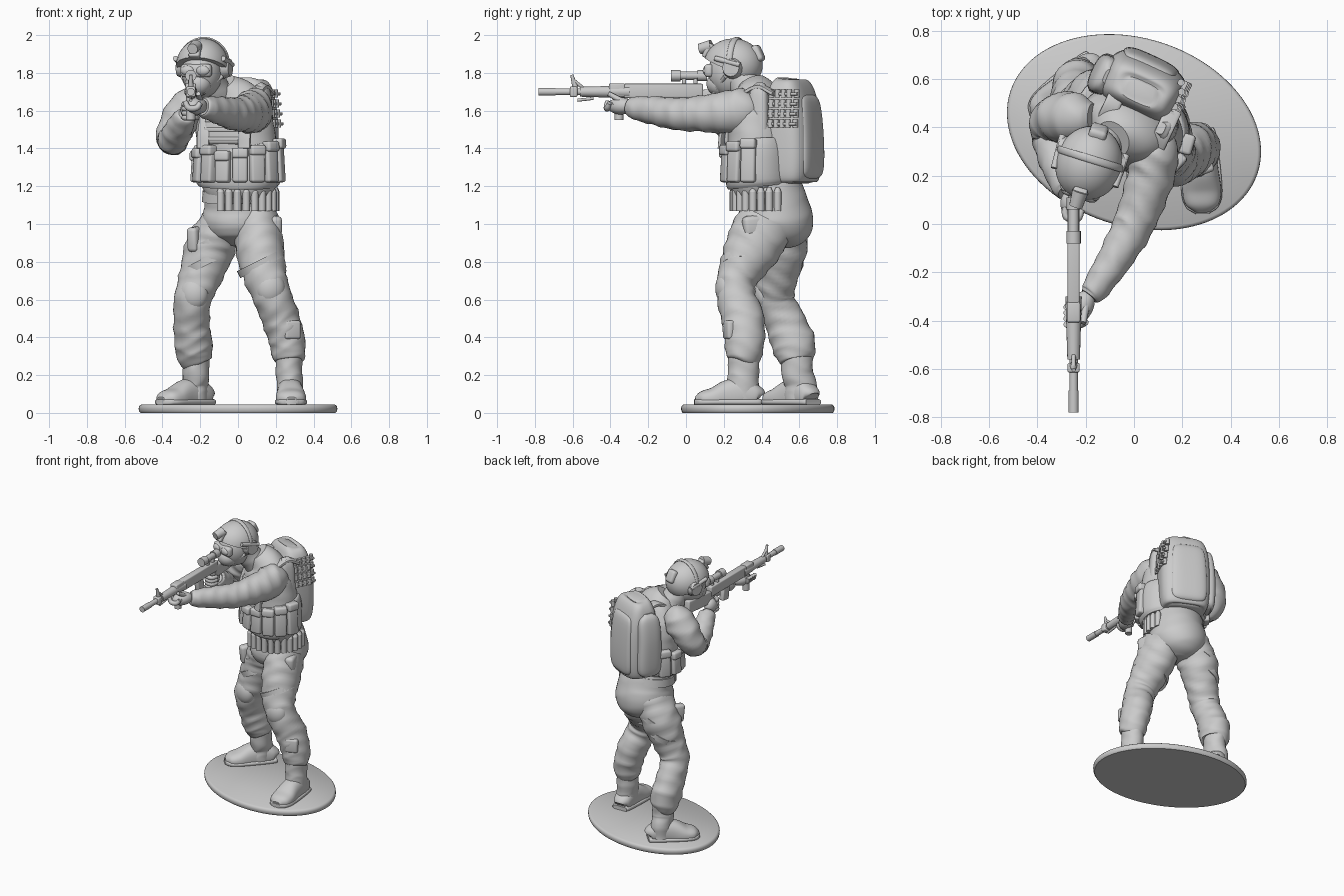
import bpy, bmesh, math
from math import sin, cos, pi, radians
from mathutils import Vector, Matrix

TURN = radians(-25)                     # torso twist
SIDE = Vector((cos(TURN), sin(TURN), 0))
ridge = lambda q: 0.8 - 1.6 * abs(sin(q / 2)) ** .8   # sharp-crested wave for cloth folds
def place(loc, yaw=0, pitch=0):
    return Matrix.Translation(loc) @ Matrix.Rotation(yaw, 4, 'Z') @ Matrix.Rotation(pitch, 4, 'X')
def frame(origin, yaw):
    return lambda x, y, z: place(origin, yaw) @ Vector((x, y, z))
def add(name, bm, M=Matrix()):
    bm.transform(M)
    bmesh.ops.recalc_face_normals(bm, faces=bm.faces[:])
    me = bpy.data.meshes.new(name)
    bm.to_mesh(me)
    bm.free()
    bpy.context.collection.objects.link(bpy.data.objects.new(name, me))
def tube(name, pts, ref=(1, 0, 0), sides=32, steps=8, fold=0, pw=2, floor=None, M=Matrix()):
    """Smooth loft through (x, y, z, radius along ref, other radius)."""
    P = [Vector(p) for p in pts]
    P = [2 * P[0] - P[1]] + P + [2 * P[-1] - P[-2]]
    S = []
    for i in range(1, len(P) - 2):
        a, b, c, d = P[i - 1:i + 3]
        for t in [k / steps for k in range(steps + (i == len(P) - 3))]:
            S.append(0.5 * (2 * b + (c - a) * t + (2 * a - 5 * b + 4 * c - d) * t * t + (3 * b - a - 3 * c + d) * t ** 3))
    C = [Vector(s[:3]) for s in S]
    power = lambda q: math.copysign(abs(q) ** (2 / pw), q)
    bm, rings, dist = bmesh.new(), [], 0
    for i, s in enumerate(S):
        tan = (C[min(i + 1, len(C) - 1)] - C[max(i - 1, 0)]).normalized()
        dist += (C[i] - C[i - 1]).length if i else 0
        u = (Vector(ref) - tan * tan.dot(Vector(ref))).normalized()
        v = tan.cross(u)
        rings.append([])
        for a in [2 * pi * k / sides for k in range(sides)]:
            w = 1 + fold * (ridge(75 * dist + 2.2 * sin(a + 1) + 1.3 * sin(2 * a))
                            + 0.8 * ridge(48 * dist - 3 * sin(a + 2.5) + sin(3 * a)))
            co = C[i] + (u * power(cos(a)) * max(s[3], .004) + v * power(sin(a)) * max(s[4], .004)) * w
            if floor is not None:
                co.z = max(co.z, floor)
            rings[-1].append(bm.verts.new(co))
    for r, q in zip(rings, rings[1:]):
        for k in range(sides):
            bm.faces.new((r[k - 1], r[k], q[k], q[k - 1]))
    for end in (rings[0], rings[-1]):
        bm.faces.new(end)
    add(name, bm, M)
def box(name, loc, size, yaw=0, pitch=0, bevel=.01):
    bm = bmesh.new()
    bmesh.ops.create_cube(bm, size=1)
    bmesh.ops.scale(bm, vec=size, verts=bm.verts)
    bmesh.ops.bevel(bm, geom=bm.edges[:], offset=bevel, segments=3, profile=.5, affect='EDGES')
    add(name, bm, place(loc, yaw, pitch))
def rod(name, p, q, r, r2=None):
    p, q = Vector(p), Vector(q)
    bm = bmesh.new()
    bmesh.ops.create_cone(bm, cap_ends=True, segments=16, radius1=r, radius2=r2 or r, depth=(q - p).length)
    add(name, bm, Matrix.Translation((p + q) / 2) @ (q - p).to_track_quat('Z', 'Y').to_matrix().to_4x4())
def ball(name, loc, radii, yaw=0, cut=None):
    bm = bmesh.new()
    bmesh.ops.create_uvsphere(bm, u_segments=32, v_segments=20, radius=1)
    bmesh.ops.scale(bm, vec=radii, verts=bm.verts)
    if cut:
        bmesh.ops.bisect_plane(bm, geom=bm.verts[:] + bm.edges[:] + bm.faces[:], plane_co=cut[0], plane_no=cut[1], clear_inner=True)
        bmesh.ops.holes_fill(bm, edges=bm.edges[:], sides=0)
    add(name, bm, place(loc, yaw))

# Oval base
tube("base", [(0, 0, 0, .53, .38), (0, 0, .012, .538, .387), (0, 0, .034, .538, .387), (0, 0, .045, .525, .374)],
     sides=96, steps=2, M=place((0, .38, 0), radians(-18.5)))
# Trousers with straps, pouches and knee pads
tube("hips", [(.01, .47, .88, .07, .08), (.01, .475, .93, .16, .17), (.01, .475, 1.01, .2, .2),
              (.01, .462, 1.1, .19, .185), (0, .44, 1.2, .18, .17)], SIDE, 40, fold=.006)
tube("right_leg", [(-.08, .49, 1.02, .11, .15), (-.145, .505, .88, .135, .14), (-.2, .485, .72, .115, .11),
                   (-.24, .475, .6, .1, .102), (-.245, .53, .47, .097, .11), (-.235, .57, .36, .102, .118),
                   (-.225, .585, .28, .09, .095), (-.215, .59, .255, .06, .06)], fold=.035)
tube("left_leg", [(.1, .43, 1.02, .12, .16), (.115, .35, .87, .13, .15), (.145, .275, .72, .115, .11),
                  (.18, .265, .62, .104, .104), (.225, .3, .5, .102, .115), (.26, .31, .38, .097, .108),
                  (.27, .305, .29, .086, .092), (.272, .3, .265, .06, .06)], fold=.035)
for x, y, z, r in ((-.135, .505, .91, .139), (-.175, .495, .8, .127), (.12, .31, .79, .131)):
    tube("thigh_strap", [(x - .009, y, z + .018, r, r), (x + .009, y, z - .018, r, r)], steps=2)
box("right_thigh_pouch", (-.225, .43, .92), (.06, .1, .13), radians(-30), .1, .02)
box("left_thigh_pouch", (.19, .36, .99), (.07, .12, .11), radians(15), .1, .025)
box("shin_pouch", (.285, .23, .44), (.09, .05, .1), .35, 0, .015)
ball("left_knee_pad", (.17, .215, .66), (.08, .06, .09))
ball("right_knee_pad", (-.235, .425, .63), (.08, .06, .09), -.3)

# Boots: toe points along local -y
for side, heel, yaw, (x, y) in (("left", (.272, .385, 0), radians(2), (.27, .305)),
                                ("right", (-.165, .665, 0), radians(-46), (-.222, .588))):
    M = place(heel, yaw)
    ank = M @ Vector((0, -.085, .1))
    tube(side + "_boot_shaft", [(x, y, .32, .07, .085), (x, y, .22, .071, .084), (ank.x, ank.y, .15, .07, .085),
                                (ank.x, ank.y, .07, .068, .085)], fold=.025)
    tube(side + "_boot_foot", [(0, .005, .08, .03, .03), (0, -.01, .09, .06, .055), (0, -.08, .1, .068, .085),
                               (0, -.16, .09, .072, .085), (0, -.24, .075, .08, .06), (0, -.3, .07, .07, .045),
                               (0, -.335, .065, .03, .02)], floor=.05, pw=2.4, M=M)
    tube(side + "_boot_sole", [(0, .012, .058, .035, .014), (0, -.01, .058, .066, .016), (0, -.23, .058, .085, .016),
                               (0, -.31, .058, .07, .016), (0, -.342, .058, .03, .014)], pw=4, floor=.044, M=M)

# Jacket, vest and pouches
tube("jacket_torso", [(0, .43, 1.17, .16, .15), (0, .41, 1.21, .21, .165), (0, .405, 1.3, .222, .172),
                      (-.01, .4, 1.45, .22, .168), (-.03, .39, 1.58, .21, .15), (-.05, .38, 1.67, .17, .12),
                      (-.09, .35, 1.74, .08, .08)], SIDE, 40, fold=.006)
tube("vest_band", [(0, .408, 1.2, .21, .17), (0, .405, 1.24, .23, .18), (0, .403, 1.38, .23, .18),
                   (-.005, .4, 1.42, .215, .168)], SIDE, 40, 4, pw=2.3)
body = frame((0, .403, 0), TURN)
for k, deg in enumerate((-100, -72, -48, -24, 0, 24, 48, 72, 98)):
    a, h = radians(deg), (.19, .16, .175)[k % 3] + (.05 if deg > 60 else 0)
    box("vest_pouch", body(.222 * sin(a), -.182 * cos(a), 1.22 + h / 2), (.08, .06, h), TURN + a, -.06, .014)
    box("vest_pouch_flap", body(.228 * sin(a), -.188 * cos(a), 1.2 + h), (.086, .064, .055), TURN + a, -.06, .014)
box("chest_panel", body(0, -.15, 1.5), (.24, .05, .16), TURN, -.1, .02)
for z in (1.45, 1.5, 1.55):
    box("chest_webbing", body(0, -.173 + (z - 1.45) * .1, z), (.23, .02, .022), TURN, 0, .005)
for s in (-.12, .12):
    tube("shoulder_strap", [(*body(s, y, z), .035, .012) for y, z in ((.13, 1.69), (.03, 1.725), (-.1, 1.64), (-.165, 1.5), (-.18, 1.4))],
         SIDE, 16, pw=4)

# Belt and cartridge loops
tube("belt", [(0, .438, 1.185, .19, .177), (.003, .445, 1.13, .197, .185)], SIDE, 40, 2)
hip = frame((.003, .44, 0), TURN)
for a in [radians(-5 + 13.5 * k) for k in range(11)]:
    p = hip(.2 * sin(a), -.188 * cos(a), 1.07)
    rod("belt_cartridge", p, p + Vector((0, 0, .1)), .02)
    rod("belt_cartridge_tip", p + Vector((0, 0, .1)), p + Vector((0, 0, .122)), .02, .011)

# Backpack, pockets and cartridge panel
pk = frame((.035, .565, 0), TURN)
for name, pw, rows in (
    ("backpack", 3.4, ((0, 0, 1.215, .11, .07), (0, 0, 1.235, .155, .11), (0, .003, 1.35, .17, .125), (0, 0, 1.55, .17, .12),
                       (0, -.01, 1.69, .155, .1), (0, -.02, 1.755, .12, .07), (0, -.02, 1.77, .06, .035))),
    ("rear_pocket", 3, ((-.01, .09, 1.25, .07, .01), (-.01, .1, 1.28, .12, .035), (-.01, .1, 1.45, .125, .038),
                        (-.01, .088, 1.64, .11, .03), (-.01, .07, 1.68, .06, .01))),
    ("side_pocket", 2.8, ((-.165, -.02, 1.25, .02, .04), (-.17, -.02, 1.29, .045, .085), (-.17, -.02, 1.5, .05, .085),
                          (-.16, -.02, 1.65, .04, .075), (-.15, -.02, 1.7, .015, .03))),
    ("tall_side_pouch", 2.8, ((.165, -.12, 1.4, .02, .03), (.17, -.12, 1.44, .04, .055), (.165, -.12, 1.68, .035, .05),
                              (.14, -.12, 1.74, .02, .025)))):
    tube(name, [(*pk(x, y, z), a, b) for x, y, z, a, b in rows], SIDE, 48, 6, pw=pw)
for row in range(4):
    z, x = 1.51 + .053 * row, .172 - .006 * row
    box("loop_strip", pk(x, .015, z + .02), (.02, .17, .016), TURN, 0, .004)
    for k in range(5):
        p = pk(x - (.018 if k == 4 else 0), -.05 + .034 * k, z)
        rod("pack_cartridge", p, p + Vector((0, 0, .042)), .0145)

# Arms
tube("left_arm", [(.07, .36, 1.61, .06, .06), (.085, .31, 1.605, .115, .1), (.07, .2, 1.59, .112, .1),
                  (.02, .05, 1.583, .094, .09), (-.02, -.04, 1.582, .088, .084), (-.095, -.17, 1.6, .076, .07),
                  (-.165, -.275, 1.615, .06, .056), (-.185, -.3, 1.62, .045, .04)], (0, 0, 1), fold=.04)
tube("right_arm", [(-.17, .44, 1.66, .06, .06), (-.235, .44, 1.63, .105, .105), (-.3, .44, 1.56, .105, .105),
                   (-.345, .42, 1.475, .09, .09), (-.345, .36, 1.445, .083, .08), (-.32, .27, 1.49, .077, .077),
                   (-.285, .16, 1.56, .06, .06), (-.275, .135, 1.58, .04, .04)], (0, 1, 0), fold=.04)
# Gloved hands
ball("left_palm", (-.218, -.345, 1.625), (.048, .075, .045), -.5)
ball("right_palm", (-.265, .085, 1.605), (.04, .055, .05))
rod("left_thumb", (-.2, -.34, 1.65), (-.21, -.41, 1.69), .017, .012)
for k in range(4):
    y, z = -.415 + .024 * k, 1.635 - .024 * k
    tube("left_finger", [(-.2, y + .01, 1.64, .014, .014), (-.22, y, 1.615, .016, .016), (-.262, y - .005, 1.615, .016, .016),
                         (-.28, y, 1.65, .013, .013)], (0, 1, 0), 12, 4)
    tube("right_finger", [(-.285, .07, z, .014, .014), (-.28, .03, z, .015, .015), (-.235, .02, z, .015, .015),
                          (-.215, .06, z, .012, .012)], (0, 0, 1), 12, 4)

# Rifle: round parts from (y, z) to (y, z), then blocks
X = -.25
for name, y, z, y2, z2, r, r2 in (
    ("barrel", -.78, 1.7, -.3, 1.7, .018, .018), ("muzzle_sleeve", -.78, 1.7, -.69, 1.7, .021, .021),
    ("handguard", -.56, 1.7, -.3, 1.7, .026, .034), ("front_sight", -.585, 1.72, -.605, 1.79, .016, .008),
    ("sight_brace", -.545, 1.72, -.6, 1.765, .009, .009), ("sling_swivel", -.575, 1.655, -.49, 1.665, .008, .008),
    ("foregrip", -.355, 1.55, -.355, 1.67, .024, .024), ("scope_tube", -.07, 1.785, .1, 1.785, .022, .022),
    ("scope_front", -.08, 1.785, -.03, 1.785, .03, .03), ("scope_eyepiece", .06, 1.785, .11, 1.785, .029, .029)):
    rod(name, (X, y, z), (X, y2, z2), r, r2)
for name, y, z, size, pitch in (
    ("front_sight_base", -.595, 1.7, (.05, .04, .055), 0), ("forward_rail", -.365, 1.71, (.055, .085, .07), 0),
    ("receiver", -.12, 1.705, (.05, .42, .075), 0), ("magazine", -.1, 1.625, (.035, .07, .1), .15),
    ("trigger_grip", .075, 1.62, (.035, .045, .11), .3), ("stock", .21, 1.675, (.045, .28, .09), .08),
    ("scope_mount_front", -.01, 1.755, (.03, .022, .045), 0), ("scope_mount_rear", .05, 1.755, (.03, .022, .045), 0)):
    box(name, (X, y, z), size, 0, pitch, .008)

# Head, helmet and gear
YAW, H = radians(-17), (-.187, .25, 1.842)
head = frame(H, YAW)
tube("neck", [(-.09, .37, 1.64, .09, .09), (-.13, .32, 1.72, .085, .085), (-.175, .27, 1.8, .09, .09)], fold=.02)
ball("head", head(0, -.01, -.04), (.106, .125, .135), YAW)
ball("face_mask", head(0, -.075, -.1), (.07, .07, .065), YAW)
ball("helmet", H, (.138, .158, .14), YAW, ((0, 0, -.02), (0, .4, 1)))
box("goggles", head(0, -.115, -.03), (.17, .05, .07), YAW, 0, .02)
for s in (-1, 1):
    ball("goggle_lens", head(s * .042, -.135, -.03), (.036, .018, .026), YAW)
    rod("ear_cup", head(s * .1, .03, -.015), head(s * .145, .03, -.015), .06, .046)
    rod("ear_rail", head(s * .132, -.06, .035), head(s * .138, .08, .0), .014)
    rod("chin_strap", head(s * .11, -.01, -.06), head(s * .03, -.1, -.15), .011)
tube("headband", [(*head(.138 * cos(pi * k / 10), .02, .137 * sin(pi * k / 10) + .004), .016, .007) for k in range(11)], (0, 1, 0), 12, 3)
box("night_sight_mount", head(0, -.135, .075), (.06, .035, .08), YAW, -.5, .01)
rod("night_sight", head(0, -.12, .1), head(0, -.185, .085), .034, .028)
box("helmet_battery", head(0, .135, .06), (.075, .05, .09), YAW, .45, .018)

for ob in bpy.context.scene.objects:
    ob.select_set(True)
    bpy.context.view_layer.objects.active = ob
bpy.ops.object.shade_smooth_by_angle(angle=radians(40))
